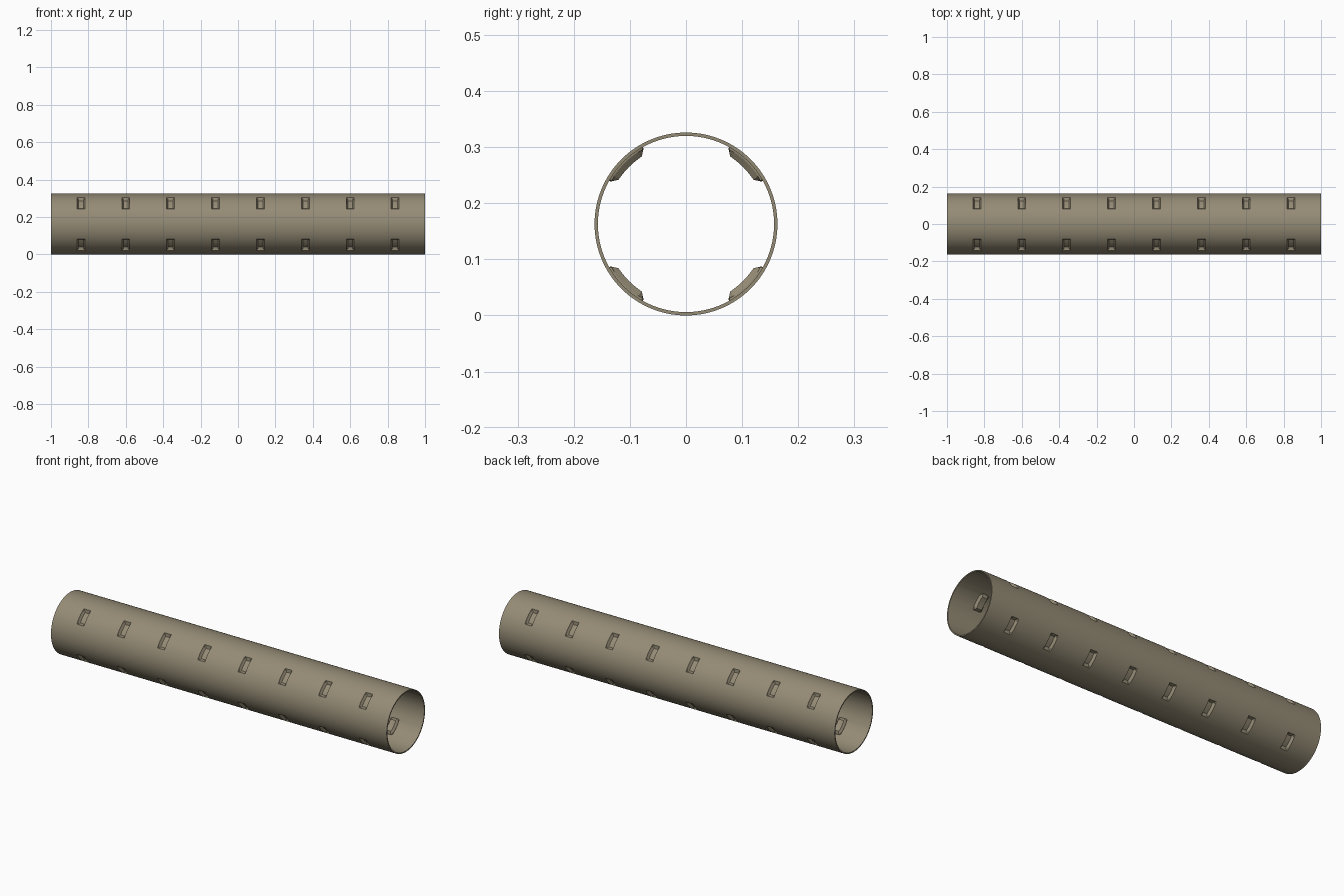
import bpy, bmesh, math

if "Cube" in bpy.data.objects:
    bpy.data.objects.remove(bpy.data.objects["Cube"])

R, WALL, HALF = 0.163, 0.006, 1.0
DENT_X = [-0.84 + 0.24 * i for i in range(8)]
DENT_A = [45, 135, 225, 315]
# nested rims of a dent: half width in x, half angle in degrees, depth
RIMS = [(0.021, 15.0, 0.0), (0.0185, 13.6, 0.006), (0.013, 11.0, 0.014)]


def depth(x, a):
    """Depth pressed in from the tube surface at a grid point."""
    dx = min(abs(x - c) for c in DENT_X)
    da = min(abs(a - c) for c in DENT_A)
    return max([d for w, h, d in RIMS if dx <= w + 1e-6 and da <= h + 1e-6], default=0.0)


# Grid lines along the tube and around it
xs = sorted([-HALF, HALF] + [c + s * w for c in DENT_X for w, _, _ in RIMS for s in (-1, 1)])
quarter = sorted([45 + s * h for _, h, _ in RIMS for s in (-1, 1)]
                 + [0, 3, 6, 9, 12, 15, 18, 21, 24, 27]
                 + [36.75, 39.5, 42.25, 45, 47.75, 50.5, 53.25]
                 + [63, 66, 69, 72, 75, 78, 81, 84, 87])
angles = [q + 90 * k for k in range(4) for q in quarter]

# Tube skin with pressed dents
bm = bmesh.new()
rings = []
for x in xs:
    ring = []
    for a in angles:
        r, t = R - depth(x, a), math.radians(a)
        ring.append(bm.verts.new((x, r * math.cos(t), R + r * math.sin(t))))
    rings.append(ring)
n = len(angles)
for r0, r1 in zip(rings, rings[1:]):
    for j in range(n):
        k = (j + 1) % n
        bm.faces.new((r0[j], r0[k], r1[k], r1[j]))
bmesh.ops.recalc_face_normals(bm, faces=bm.faces)
# make sure normals point away from the axis
f = bm.faces[0]
c = f.calc_center_median()
if f.normal.y * c.y + f.normal.z * (c.z - R) < 0:
    bmesh.ops.reverse_faces(bm, faces=bm.faces)

mesh = bpy.data.meshes.new("dented_tube")
bm.to_mesh(mesh)
bm.free()
tube = bpy.data.objects.new("dented_tube", mesh)
bpy.context.collection.objects.link(tube)

# Sheet thickness, grown inwards
solid = tube.modifiers.new("wall", 'SOLIDIFY')
solid.thickness = WALL
solid.offset = -1
bpy.context.view_layer.objects.active = tube
tube.select_set(True)
bpy.ops.object.modifier_apply(modifier="wall")
bpy.ops.object.shade_smooth_by_angle(angle=math.radians(25))

mat = bpy.data.materials.new("tan_metal")
mat.diffuse_color = (0.30, 0.26, 0.18, 1)
mat.use_nodes = True
mat.node_tree.nodes["Principled BSDF"].inputs["Base Color"].default_value = mat.diffuse_color
mesh.materials.append(mat)
